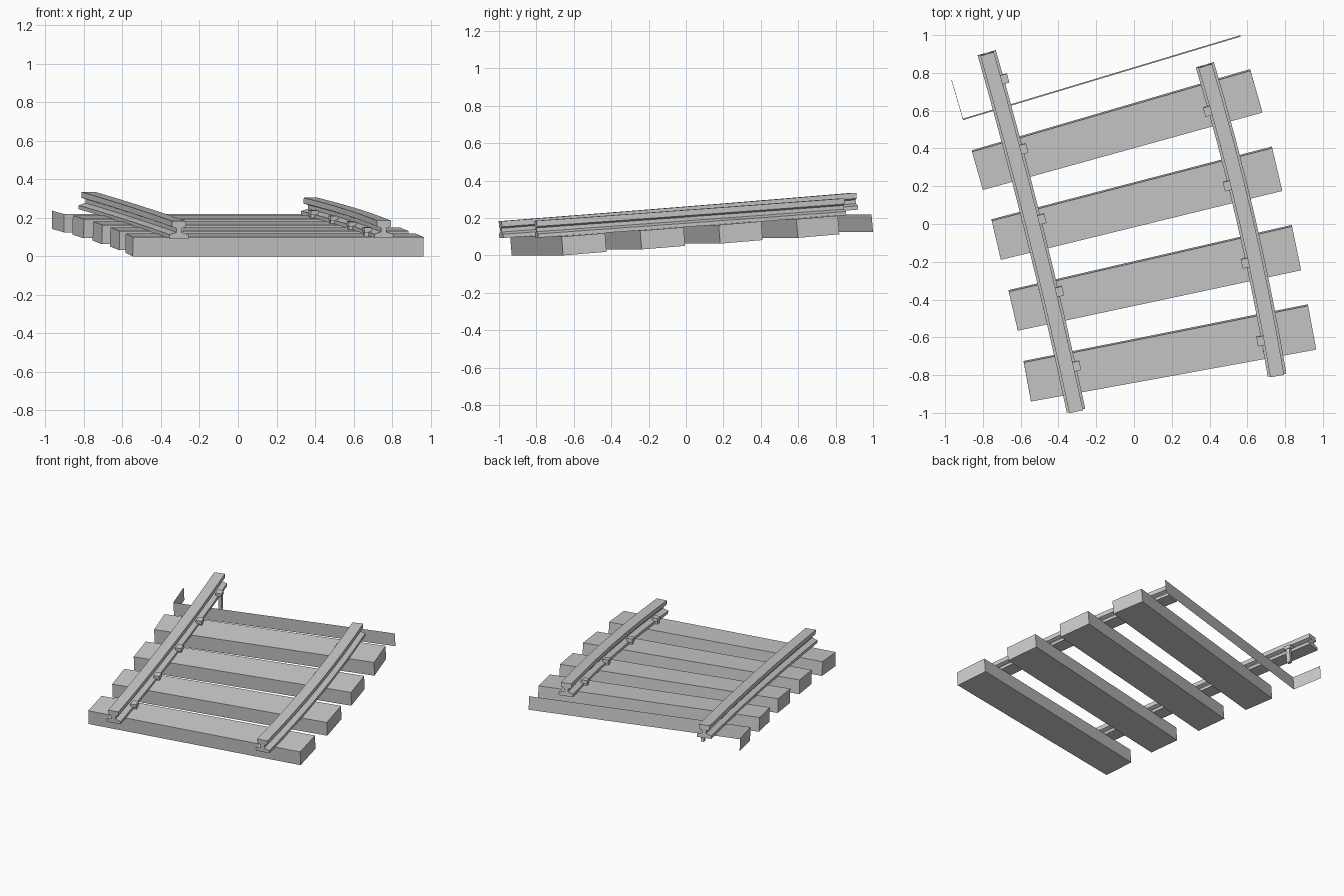
import bpy, bmesh
from mathutils import Vector

if "Cube" in bpy.data.objects:
    bpy.data.objects.remove(bpy.data.objects["Cube"])

GRADE = 0.08  # climb of the track per unit length


def make_object(name, verts, faces):
    me = bpy.data.meshes.new(name)
    bm = bmesh.new()
    vs = [bm.verts.new(v) for v in verts]
    for f in faces:
        bm.faces.new([vs[i] for i in f])
    bmesh.ops.recalc_face_normals(bm, faces=bm.faces)
    bm.to_mesh(me)
    bm.free()
    ob = bpy.data.objects.new(name, me)
    bpy.context.collection.objects.link(ob)
    return ob


BOX = [(0, 3, 2, 1), (4, 5, 6, 7), (0, 1, 5, 4), (1, 2, 6, 5), (2, 3, 7, 6), (3, 0, 4, 7)]

# Wooden ties: footprint corners (front left, front right, back right, back left), bottom height
TIES = [
    ([(-.545, -.94), (.965, -.665), (.92, -.425), (-.585, -.725)], 0.0),
    ([(-.615, -.565), (.885, -.245), (.835, -.005), (-.665, -.35)], 0.032),
    ([(-.705, -.19), (.785, .175), (.73, .41), (-.755, .025)], 0.063),
    ([(-.80, .18), (.68, .59), (.615, .82), (-.86, .39)], 0.094),
]
LEAN = Vector((0.002, -0.008))  # top leans forward because the tie follows the grade
for n, (pts, z) in enumerate(TIES):
    heights = [z, z, z + .019, z + .019]
    bottom = [Vector(p) - (LEAN if i < 2 else Vector((0, 0))) for i, p in enumerate(pts)]
    top = [Vector(p) + (LEAN if i > 1 else Vector((0, 0))) for i, p in enumerate(pts)]
    verts = [(*p, h) for p, h in zip(bottom, heights)]
    verts += [(*p, h + .1) for p, h in zip(top, heights)]
    make_object(f"tie_{n + 1}", verts, BOX)

# Last tie at the joint: only its front board and left end exist
path = [(.565, .992, .125), (-.905, .55, .125), (-.965, .755, .142)]
verts = [(x, y + .008, z) for x, y, z in path] + [(x, y, z + .095) for x, y, z in path]
make_object("joint_tie_board", verts, [(0, 1, 4, 3), (1, 2, 5, 4)])

# Rails: I profile swept along a gently curved, climbing path
HALF = [(.05, 0), (.05, .02), (.014, .032), (.014, .052), (.037, .06), (.037, .09)]
PROFILE = HALF + [(-u, v) for u, v in reversed(HALF)]


def rail_frame(rail, t):
    """Position, tangent and right-hand direction at t (0 front, 1 back)."""
    a, m, b = (Vector(p) for p in rail["path"])
    p = a * (2 * (t - .5) * (t - 1)) + m * (4 * t * (1 - t)) + b * (2 * t * (t - .5))
    d = (a * (4 * t - 3) + m * (4 - 8 * t) + b * (4 * t - 1)).normalized()
    z = rail["z"][0] + (rail["z"][1] - rail["z"][0]) * t
    return p, d, Vector((d.y, -d.x)), z


def make_rail(name, rail, segments=8):
    verts, faces, k = [], [], len(PROFILE)
    for s in range(segments + 1):
        p, d, r, z = rail_frame(rail, s / segments)
        for u, v in PROFILE:
            q = p + r * u - d * (GRADE * v)
            verts.append((q.x, q.y, z + v))
    for s in range(segments):
        for i in range(k):
            j = (i + 1) % k
            faces.append((s * k + i, s * k + j, s * k + k + j, s * k + k + i))
    faces += [tuple(range(k)), tuple(range(segments * k, segments * k + k))]
    make_object(name, verts, faces)


# Spikes: a shaft driven into the tie with a head gripping the rail foot
def make_spike(name, rail, y, side):
    y0, y1 = rail["path"][0][1], rail["path"][2][1]
    p, d, r, z = rail_frame(rail, (y - y0) / (y1 - y0))
    verts, faces = [], []
    for u0, u1, w, z0, z1 in ((.033, .073, .025, .018, .042), (.048, .07, .014, -.085, .02)):
        base = len(verts)
        for h in (z0, z1):
            for u, e in ((u0, -w), (u1, -w), (u1, w), (u0, w)):
                q = p + r * (side * u) + d * (e - GRADE * h)
                verts.append((q.x, q.y, z + h + e * GRADE))
        faces += [tuple(base + i for i in f) for f in BOX]
    make_object(name, verts, faces)


LEFT = {"path": [(-.307, -.987), (-.532, -.02), (-.78, .907)], "z": (.093, .245)}
RIGHT = {"path": [(.757, -.798), (.591, .03), (.375, .843)], "z": (.095, .215)}
for side_name, rail, side, ys in (
    ("left", LEFT, 1, (-.77, -.385, -.005, .37, .75)),
    ("right", RIGHT, -1, (-.61, -.2, .21, .61)),
):
    make_rail(f"{side_name}_rail", rail)
    for i, y in enumerate(ys):
        make_spike(f"{side_name}_spike_{i + 1}", rail, y, side)
